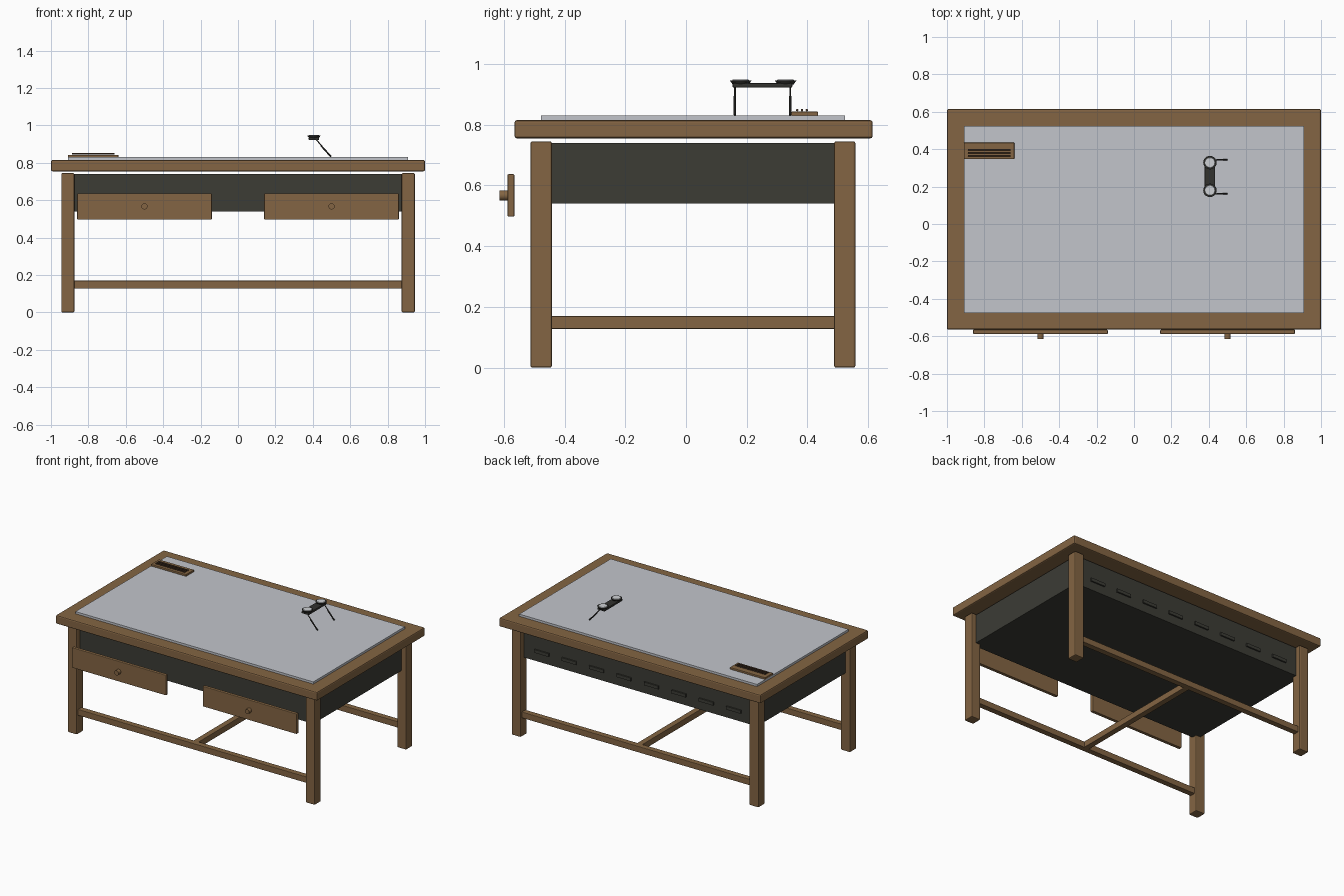
import bpy
from mathutils import Vector

cube = bpy.data.objects.get("Cube")
if cube:
    bpy.data.objects.remove(cube, do_unlink=True)


def material(name, rgb):
    m = bpy.data.materials.new(name)
    m.use_nodes = True
    m.diffuse_color = (*rgb, 1)
    node = next(n for n in m.node_tree.nodes if n.type == 'BSDF_PRINCIPLED')
    node.inputs["Base Color"].default_value = (*rgb, 1)
    return m


WOOD = material("wood", (0.23, 0.13, 0.056))
DARK_WOOD = material("dark wood", (0.08, 0.045, 0.025))
CHARCOAL = material("charcoal", (0.045, 0.045, 0.036))
BLACK = material("black metal", (0.032, 0.032, 0.028))
GLASS = material("pale glass", (0.54, 0.56, 0.60))
LENS = material("lens", (0.62, 0.64, 0.66))


def finish(obj, name, mat, bevel=0, smooth=False):
    obj.name = name
    obj.data.materials.append(mat)
    if bevel:
        mod = obj.modifiers.new("soft edges", 'BEVEL')
        mod.width = bevel
        mod.segments = 2
    if smooth:
        bpy.ops.object.shade_smooth_by_angle()
    return obj


def box(name, x, y, z, mat, bevel=0):
    """Box from its (low, high) extents on each axis."""
    lo, hi = Vector((x[0], y[0], z[0])), Vector((x[1], y[1], z[1]))
    bpy.ops.mesh.primitive_cube_add(size=1, location=(lo + hi) / 2)
    obj = bpy.context.object
    for v in obj.data.vertices:
        v.co = Vector(a * b for a, b in zip(v.co, hi - lo))
    return finish(obj, name, mat, bevel)


def rod(name, start, end, r1, mat, r2=None, sides=24):
    """Round bar or cone between two points."""
    a, b = Vector(start), Vector(end)
    bpy.ops.mesh.primitive_cone_add(vertices=sides, radius1=r1,
                                    radius2=r1 if r2 is None else r2,
                                    depth=(b - a).length, location=(a + b) / 2)
    obj = bpy.context.object
    obj.rotation_euler = (b - a).to_track_quat('Z', 'Y').to_euler()
    return finish(obj, name, mat, smooth=True)


def around(c, half):
    return c - half, c + half


LEG_X = 0.91
FRONT, BACK = -0.477, 0.523
SIDES = ((-1, "right"), (1, "left"))

# Tabletop with inset glass surface
box("tabletop", (-1, 1), (-0.565, 0.615), (0.755, 0.815), WOOD, 0.008)
box("glass_surface", (-LEG_X, LEG_X), (FRONT, BACK), (0.805, 0.83), GLASS)

# Housing under the top, with a row of vents at the back
box("housing", (-LEG_X, LEG_X), (FRONT, BACK), (0.54, 0.74), CHARCOAL)
for i in range(8):
    box(f"vent_{i + 1}", around(-0.735 + 0.21 * i, 0.055),
        (BACK - 0.005, BACK + 0.01), around(0.61, 0.011), CHARCOAL)

# Legs and stretchers
for y, end in ((FRONT, "front"), (BACK, "back")):
    for s, side in SIDES:
        box(f"{end}_{side}_leg", around(s * LEG_X, 0.035), around(y, 0.035),
            (0, 0.745), WOOD, 0.006)
    box(f"{end}_stretcher", (-LEG_X, LEG_X), around(y, 0.02),
        (0.128, 0.17), WOOD, 0.003)
box("cross_stretcher", around(0, 0.02), (FRONT, BACK), (0.128, 0.17), WOOD, 0.003)

# Drawer fronts with round knobs
for s, side in SIDES:
    box(f"{side}_drawer", around(s * 0.5, 0.36), (-0.588, -0.565),
        (0.497, 0.637), WOOD, 0.004)
    rod(f"{side}_knob", (s * 0.5, -0.585, 0.567), (s * 0.5, -0.615, 0.567),
        0.0165, WOOD)

# Pencil tray with three thin rods
box("pencil_tray", (-0.91, -0.64), (0.347, 0.435), (0.828, 0.843), WOOD, 0.003)
for i in range(3):
    y = 0.366 + 0.016 * i
    rod(f"pencil_{i + 1}", (-0.887, y, 0.848), (-0.66, y, 0.848), 0.004,
        DARK_WOOD, sides=10)

# Spectacle magnifier resting on two slanted arms
EYE_X, EYES = 0.406, ((0.18, 0.161), (0.328, 0.343))
box("magnifier_bridge", around(EYE_X, 0.028), (0.153, 0.35), (0.922, 0.937),
    BLACK, 0.004)
for i, (y, arm_y) in enumerate(EYES, 1):
    rod(f"lens_rim_{i}", (EYE_X, y, 0.932), (EYE_X, y, 0.946), 0.026, BLACK, 0.036)
    rod(f"lens_{i}", (EYE_X, y, 0.944), (EYE_X, y, 0.949), 0.029, LENS, 0.026)
    rod(f"arm_{i}", (EYE_X + 0.01, arm_y, 0.927), (0.497, arm_y, 0.833), 0.003,
        BLACK, sides=10)
    rod(f"arm_tip_{i}", (0.443, arm_y, 0.893), (0.497, arm_y, 0.833), 0.0045,
        BLACK, sides=10)
